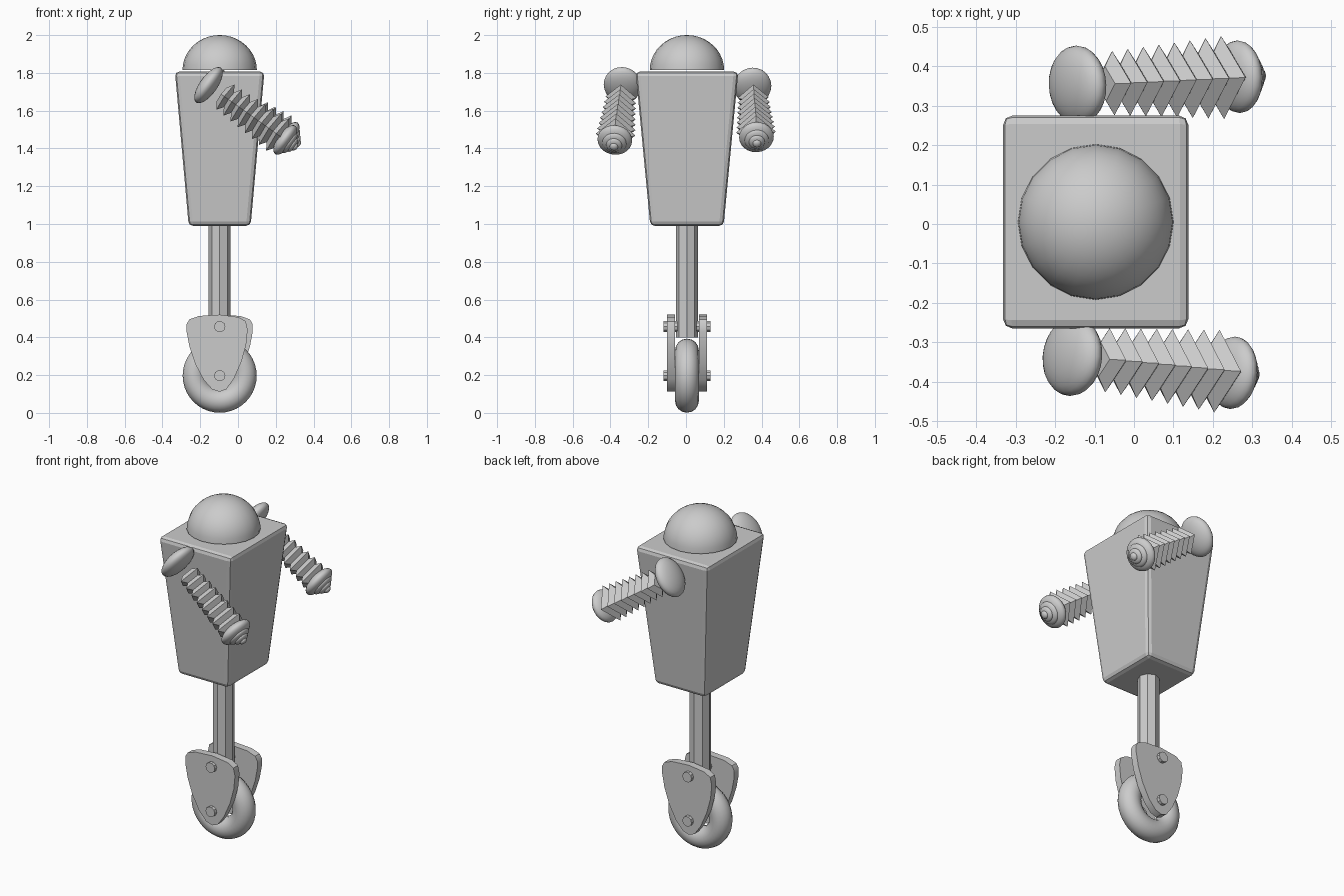
import bpy, bmesh, math
from mathutils import Matrix, Vector

cube = bpy.data.objects.get("Cube")
if cube:
    bpy.data.objects.remove(cube, do_unlink=True)

CENTRE = Vector((-0.097, 0.005, 0))


def make(name, bm, matrix=None, smooth=None):
    """Turn a bmesh into a named object, optionally smooth shaded."""
    bmesh.ops.recalc_face_normals(bm, faces=bm.faces)
    if matrix:
        bm.transform(matrix)
    mesh = bpy.data.meshes.new(name)
    bm.to_mesh(mesh)
    bm.free()
    obj = bpy.data.objects.new(name, mesh)
    bpy.context.collection.objects.link(obj)
    if smooth:
        bpy.ops.object.select_all(action='DESELECT')
        obj.select_set(True)
        bpy.context.view_layer.objects.active = obj
        bpy.ops.object.shade_smooth_by_angle(angle=math.radians(smooth))
    return obj


def lathe(profile, sides):
    """Closed solid of revolution about z from (radius, height) pairs."""
    bm = bmesh.new()
    rings = []
    for r, z in profile:
        rings.append([bm.verts.new((r * math.cos(a), r * math.sin(a), z))
                      for a in (math.tau * i / sides for i in range(sides))])
    for low, high in zip(rings, rings[1:]):
        for i in range(sides):
            j = (i + 1) % sides
            bm.faces.new((low[i], low[j], high[j], high[i]))
    bm.faces.new(rings[0][::-1])
    bm.faces.new(rings[-1])
    return bm


def ellipsoid(name, matrix, radii, offset=0):
    bm = bmesh.new()
    bmesh.ops.create_uvsphere(bm, u_segments=24, v_segments=14, radius=1)
    shape = Matrix.Translation((0, 0, offset)) @ Matrix.Diagonal((*radii, 1))
    return make(name, bm, matrix @ shape, 60)


# Tapered body with chamfered edges
bm = bmesh.new()
bmesh.ops.create_cube(bm, size=2)
for v in bm.verts:
    top = v.co.z > 0
    v.co.x *= 0.237 if top else 0.164
    v.co.y *= 0.272 if top else 0.194
    v.co.z = 1.807 if top else 0.99
body = make("body", bm, Matrix.Translation(CENTRE))
bevel = body.modifiers.new("chamfer", 'BEVEL')
bevel.width = 0.024
bevel.segments = 2

# Domed head
bm = bmesh.new()
bmesh.ops.create_uvsphere(bm, u_segments=20, v_segments=20, radius=0.197)
cut = bmesh.ops.bisect_plane(bm, geom=bm.verts[:] + bm.edges[:] + bm.faces[:], dist=1e-4,
                             plane_co=(0, 0, 0), plane_no=(0, 0, 1), clear_inner=True)
bmesh.ops.holes_fill(bm, edges=[e for e in bm.edges if e.is_boundary])
make("head", bm, Matrix.Translation(CENTRE + Vector((0, 0, 1.814)))
     @ Matrix.Diagonal((1, 1, 0.945, 1)), 50)

# Octagonal leg post
make("leg_post", lathe([(0.058, 0.4), (0.058, 1.0)], 8), Matrix.Translation(CENTRE))

# Rounded wheel
bpy.ops.mesh.primitive_torus_add(major_segments=40, minor_segments=16,
                                 major_radius=0.133, minor_radius=0.063,
                                 location=CENTRE + Vector((0, 0, 0.197)),
                                 rotation=(math.pi / 2, 0, 0))
bpy.context.object.name = "wheel"
bpy.ops.object.shade_smooth_by_angle(angle=math.radians(60))

# Wheel fork plates with bolts, the rear pair turned half a circle
OUTLINE = [(-0.175, 0.47), (-0.16, 0.495), (-0.11, 0.513), (0, 0.52), (0.1, 0.507),
           (0.138, 0.485), (0.148, 0.44), (0.14, 0.36), (0.115, 0.27), (0.075, 0.18),
           (0.035, 0.125), (0, 0.112), (-0.04, 0.125), (-0.085, 0.175),
           (-0.13, 0.26), (-0.16, 0.35), (-0.175, 0.43)]
for side, turn in (("front", 0), ("rear", math.pi)):
    place = Matrix.Translation(CENTRE) @ Matrix.Rotation(turn, 4, 'Z')
    bm = bmesh.new()
    face = bm.faces.new([bm.verts.new((x, -0.106, z)) for x, z in OUTLINE])
    grown = bmesh.ops.extrude_face_region(bm, geom=[face])
    for v in grown["geom"]:
        if isinstance(v, bmesh.types.BMVert):
            v.co.y += 0.042
    make(side + "_fork_plate", bm, place, 35)
    for label, z in (("upper", 0.457), ("lower", 0.197)):
        aim = Matrix.Translation((0, -0.05, z)) @ Matrix.Rotation(math.pi / 2, 4, 'X')
        make(f"{side}_{label}_bolt", lathe([(0.03, 0), (0.03, 0.075)], 10), place @ aim, 30)


def arm(side, shoulder, hand):
    """Shoulder disc, square bellows and a stepped hand along one axis."""
    shoulder, hand = Vector(shoulder), Vector(hand)
    axis = (hand - shoulder).normalized()
    length = (hand - shoulder).length
    across = Vector((0, 1, 0))
    across = (across - axis * across.dot(axis)).normalized()
    frame = Matrix((across.cross(axis), across, axis)).transposed().to_4x4()
    frame.translation = shoulder
    ellipsoid(side + "_shoulder", frame, (0.113, 0.1, 0.046))

    # Bellows widen toward the hand
    folds = 8
    start, step = 0.085, (length - 0.11) / folds
    profile = []
    for i in range(folds * 2 + 1):
        radius = 0.08 + 0.027 * i / (folds * 2)
        profile.append((radius if i % 2 else radius - 0.036, start + step * i / 2))
    make(side + "_bellows", lathe(profile, 4), frame)

    # Hand made of shrinking rounded discs
    for label, r, t, off in (("palm", 0.092, 0.04, 0), ("wide_ring", 0.064, 0.024, 0.028),
                             ("middle_ring", 0.042, 0.018, 0.047),
                             ("tip", 0.022, 0.015, 0.062)):
        ellipsoid(f"{side}_hand_{label}", frame, (r, r, t), length + off)


arm("right", (-0.156, -0.336, 1.735), (0.25, -0.377, 1.445))
arm("left", (-0.143, 0.352, 1.73), (0.265, 0.373, 1.46))
